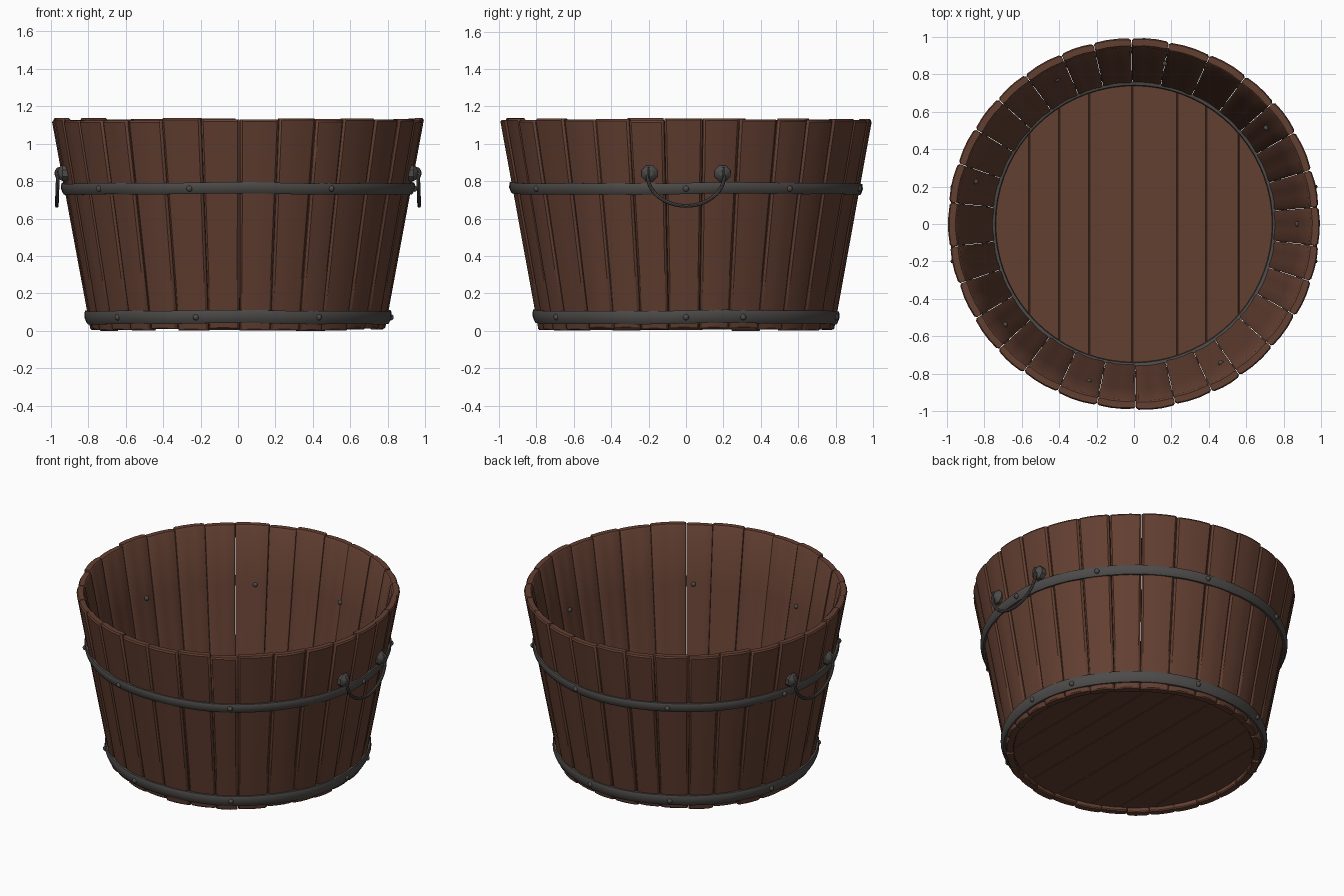
import bpy, bmesh, math, random
from mathutils import Vector, Matrix

if "Cube" in bpy.data.objects:
    bpy.data.objects.remove(bpy.data.objects["Cube"])

random.seed(4)
RIM, SLOPE, THICK = 0.79, 0.183, 0.052      # base radius, flare per unit height, stave thickness
TAU = math.tau


def material(name, rgb):
    m = bpy.data.materials.new(name)
    m.diffuse_color = (*rgb, 1)
    m.use_nodes = True
    m.node_tree.nodes["Principled BSDF"].inputs["Base Color"].default_value = m.diffuse_color
    return m


WOOD = material("brown wood", (0.125, 0.05, 0.031))
IRON = material("dark iron", (0.075, 0.071, 0.067))


def radius(z):
    return RIM + SLOPE * z


def polar(r, a, z):
    return Vector((r * math.cos(a), r * math.sin(a), z))


def finish(name, bm, mat, angle=35):
    bmesh.ops.recalc_face_normals(bm, faces=bm.faces)
    me = bpy.data.meshes.new(name)
    bm.to_mesh(me)
    bm.free()
    me.materials.append(mat)
    me.shade_smooth()
    me.set_sharp_from_angle(angle=math.radians(angle))
    ob = bpy.data.objects.new(name, me)
    bpy.context.collection.objects.link(ob)
    return ob


def skin(bm, rings, caps=True, closed=False):
    """Join rings of points with quads."""
    vs = [[bm.verts.new(p) for p in ring] for ring in rings]
    n = len(vs[0])
    for i in range(len(vs) if closed else len(vs) - 1):
        a, b = vs[i], vs[(i + 1) % len(vs)]
        for j in range(n):
            k = (j + 1) % n
            bm.faces.new((a[j], a[k], b[k], b[j]))
    if caps and not closed:
        bm.faces.new(vs[0])
        bm.faces.new(vs[-1])


# Staves: thirty uneven flared boards with softened edges
COUNT = 30
edges = [math.radians(6 + 12 * k + random.uniform(-1.3, 1.3)) for k in range(COUNT)]
bm = bmesh.new()
for k in range(COUNT):
    a0 = edges[k] + 0.0015
    a1 = edges[(k + 1) % COUNT] + (TAU if k == COUNT - 1 else 0) - 0.0015
    push = random.uniform(-0.007, 0.0)
    lean = random.uniform(-0.003, 0.003)
    z0, z1 = random.uniform(0, 0.014), random.uniform(1.122, 1.137)
    c = 0.012
    rings = []
    levels = [(z0, 0.006), (z0 + 0.007, 0), (0.4, 0), (0.76, 0), (z1 - 0.01, 0), (z1, 0.008)]
    for z, inset in levels:
        r = radius(z) + push + lean * (z - 0.6)
        ro, ri = r - inset, r - THICK + inset
        d = c / r
        section = [(a0, ro - c), (a0 + d, ro - 0.002)]
        section += [(a0 + (a1 - a0) * t, ro + 0.001) for t in (0.35, 0.65)]
        section += [(a1 - d, ro - 0.002), (a1, ro - c), (a1, ri + c * 0.6), (a1 - d, ri)]
        section += [(a0 + (a1 - a0) * t, ri + 0.003) for t in (0.65, 0.35)]
        section += [(a0 + d, ri), (a0, ri + c * 0.6)]
        rings.append([polar(rr, a, z) for a, rr in section])
    skin(bm, rings)
finish("staves", bm, WOOD)

# Floor: parallel planks cut to a disc
R = 0.745
bm = bmesh.new()
cuts = [-R + 0.002, -0.56, -0.40, -0.24, -0.01, 0.23, 0.385, 0.56, R - 0.002]
for x0, x1 in zip(cuts, cuts[1:]):
    xs = [x0 + (x1 - x0) * i / 8 for i in range(9)]
    outline = [(x, -math.sqrt(R * R - x * x)) for x in xs]
    outline += [(x, math.sqrt(R * R - x * x)) for x in reversed(xs)]
    mid = (x0 + x1) / 2
    rings = []
    for z, inset in ((0.035, 0.004), (0.039, 0), (0.071, 0), (0.075, 0.004)):
        rings.append([(x + inset * (mid - x) / (x1 - x0) * 2, y, z) for x, y in outline])
    skin(bm, rings)
finish("floor_planks", bm, WOOD, 30)


# Iron hoops: rounded bands following the flare
def hoop(name, z0, z1, depth, bulge, inner=False):
    bm = bmesh.new()
    rings = []
    for i in range(72):
        a = TAU * i / 72
        wob = 0.003 * math.sin(3 * a + z0 * 9) + 0.002 * math.sin(7 * a)
        ring = []
        if inner:
            sec = [(0.003, 0), (-depth, 0.004), (-depth, z1 - z0 - 0.004), (0.003, z1 - z0)]
            ring = [polar(radius(z0 + h) - THICK + d, a, z0 + h) for d, h in sec]
        else:
            h = z1 - z0
            sec = [(-0.012, 0), (depth * 0.6, 0), (depth, h * 0.15), (depth + bulge, h * 0.5),
                   (depth, h * 0.85), (depth * 0.6, h), (-0.012, h)]
            ring = [polar(radius(z0 + t) + d, a, z0 + t + wob) for d, t in sec]
        rings.append(ring)
    skin(bm, rings, closed=True)
    finish(name, bm, IRON, 50)


hoop("upper_hoop", 0.73, 0.79, 0.012, 0.004)
hoop("lower_hoop", 0.038, 0.108, 0.012, 0.005)
hoop("inner_hoop", 0.06, 0.10, 0.014, 0, inner=True)


# Rivets: flattened domes on the hoops, with upper ones showing inside
def dome(bm, at, size):
    bmesh.ops.create_uvsphere(bm, u_segments=10, v_segments=6, radius=size,
                              matrix=Matrix.Translation(at))


bm = bmesh.new()
for deg in (0, 36, 79, 118, 165, 218, 254, 302):
    a = math.radians(deg)
    dome(bm, polar(radius(0.76) + 0.012, a, 0.76), 0.017)
    dome(bm, polar(radius(0.76) - THICK - 0.003, a, 0.76), 0.015)
for deg in (0, 22, 79, 118, 165, 218, 254, 302):
    dome(bm, polar(radius(0.073) + 0.012, math.radians(deg), 0.073), 0.017)
finish("rivets", bm, IRON)


# Handles: drooping wire bail between two faceted lugs, on both sides
def tube(bm, path, r, sides=8):
    rings = []
    for i, p in enumerate(path):
        t = (path[min(i + 1, len(path) - 1)] - path[max(i - 1, 0)]).normalized()
        u = Vector((1, 0, 0))
        u = (u - t * u.dot(t)).normalized()
        v = t.cross(u)
        rings.append([p + r * (u * math.cos(TAU * j / sides) + v * math.sin(TAU * j / sides))
                      for j in range(sides)])
    skin(bm, rings)


for name, side in (("right_handle", 1), ("left_handle", -1)):
    bm = bmesh.new()
    path = []
    for i in range(25):
        a = math.pi * (1.0 + i / 24)
        path.append(Vector((0.962 - 0.006 * math.sin(a), 0.205 * math.cos(a),
                            0.83 + 0.162 * math.sin(a))))
    tube(bm, path, 0.010)
    for s in (-1, 1):
        # lug plate
        rings = []
        for x, r in ((0.905, 0.046), (0.938, 0.046), (0.952, 0.034), (0.962, 0.018)):
            rings.append([Vector((x, s * 0.195 + r * math.cos(TAU * j / 8 + 0.39),
                                  0.842 + r * math.sin(TAU * j / 8 + 0.39))) for j in range(8)])
        skin(bm, rings)
        # eye for the wire end
        eye = [Vector((0.95 + 0.022 * math.cos(TAU * j / 12), s * 0.2,
                       0.842 + 0.026 * math.sin(TAU * j / 12))) for j in range(13)]
        rings = []
        for j in range(12):
            d = Vector((math.cos(TAU * j / 12), 0, math.sin(TAU * j / 12)))
            rings.append([eye[j] + 0.009 * (d * math.cos(TAU * m / 6)
                          + Vector((0, math.sin(TAU * m / 6), 0))) for m in range(6)])
        skin(bm, rings, closed=True)
    if side < 0:
        bmesh.ops.transform(bm, matrix=Matrix.Rotation(math.pi, 4, 'Z'), verts=bm.verts)
    finish(name, bm, IRON, 30)
